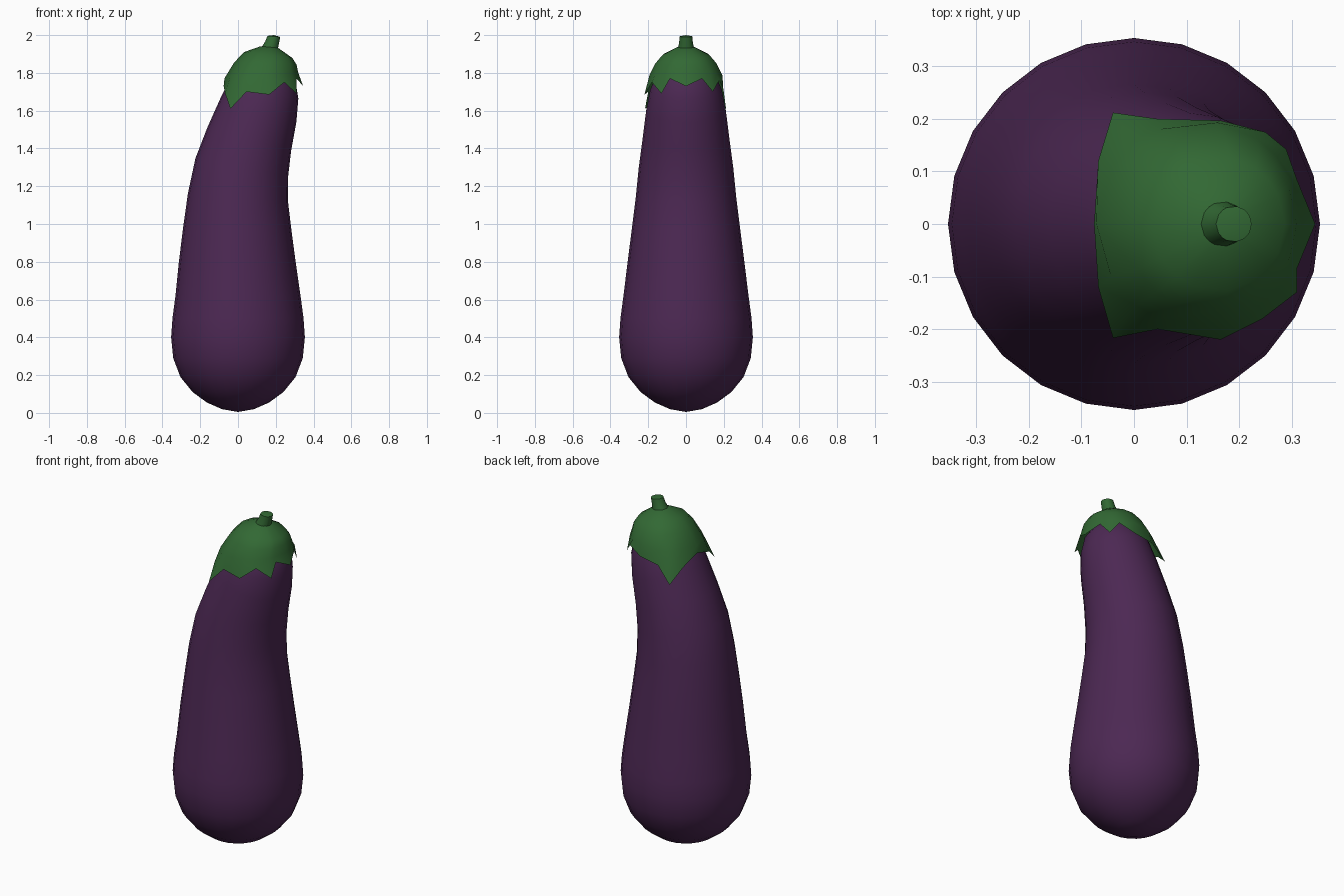
import bpy, bmesh
from math import sin, cos, radians, atan2, tau
from mathutils import Vector

if "Cube" in bpy.data.objects:
    bpy.data.objects.remove(bpy.data.objects["Cube"])


def material(name, rgb):
    m = bpy.data.materials.new(name)
    m.diffuse_color = (*rgb, 1)
    m.use_nodes = True
    m.node_tree.nodes["Principled BSDF"].inputs["Base Color"].default_value = m.diffuse_color
    return m


purple = material("aubergine purple", (0.072, 0.021, 0.086))
green = material("leaf green", (0.032, 0.140, 0.034))


def ring(cx, cz, r, tilt, angles):
    """Circle leaning towards +x by tilt degrees."""
    t = radians(tilt)
    return [Vector((cx + r * cos(a) * cos(t), r * sin(a), cz - r * cos(a) * sin(t)))
            for a in angles]


def loft(name, rings, mat, start=None, end=None, sharp=40):
    """Skin a list of point rings, closing the ends to a point if given."""
    bm = bmesh.new()
    loops = [[bm.verts.new(p) for p in r] for r in rings]
    n = len(loops[0])
    for lo, hi in zip(loops, loops[1:]):
        for i in range(n):
            j = (i + 1) % n
            bm.faces.new((lo[i], lo[j], hi[j], hi[i]))
    for tip, loop, flip in ((start, loops[0], True), (end, loops[-1], False)):
        if tip is None:
            continue
        c = bm.verts.new(tip)
        for i in range(n):
            a, b = loop[i], loop[(i + 1) % n]
            bm.faces.new((b, a, c) if flip else (a, b, c))
    me = bpy.data.meshes.new(name)
    bm.to_mesh(me)
    bm.free()
    me.materials.append(mat)
    ob = bpy.data.objects.new(name, me)
    bpy.context.collection.objects.link(ob)
    bpy.ops.object.select_all(action='DESELECT')
    ob.select_set(True)
    bpy.context.view_layer.objects.active = ob
    bpy.ops.object.shade_smooth_by_angle(angle=radians(sharp))
    return ob


# Fruit body: centre x, centre z, radius, lean
stations = [
    (0, .02, .085, 0), (0, .055, .165, 0), (0, .11, .24, 0), (0, .19, .305, 0),
    (0, .29, .343, 0), (0, .40, .354, 0), (0, .50, .347, 0), (0, .62, .331, 0),
    (-.004, .80, .309, 0), (-.004, .98, .286, 1), (0, 1.14, .266, 5),
    (.02, 1.30, .25, 11), (.06, 1.45, .23, 16), (.107, 1.60, .211, 17),
    (.135, 1.71, .19, 14), (.15, 1.79, .155, 10), (.16, 1.85, .09, 8)]
around = [tau * i / 24 for i in range(24)]
loft("fruit_body", [ring(*s, around) for s in stations], purple,
     start=(0, 0, 0.005), end=(.165, 0, 1.87))

# Calyx rim: alternating sepal tips and notches, counter-clockwise from +x
rim = [Vector(p) for p in (
    (.345, 0, 1.73), (.31, .085, 1.77), (.29, .142, 1.70), (.25, .175, 1.76),
    (.165, .197, 1.72), (.045, .2, 1.70), (-.04, .212, 1.61), (-.068, .12, 1.69),
    (-.076, 0, 1.73), (-.068, -.12, 1.69), (-.04, -.217, 1.61), (.045, -.2, 1.70),
    (.165, -.22, 1.685), (.245, -.18, 1.75), (.31, -.13, 1.69), (.31, -.085, 1.77))]
angles = [atan2(p.y, p.x - .13) for p in rim]

# Calyx cap
cap = [rim, ring(.124, 1.785, .196, -4, angles), ring(.145, 1.85, .165, 2, angles),
       ring(.16, 1.895, .128, 7, angles), ring(.165, 1.935, .05, 5, angles)]
loft("calyx", cap, green, end=(.17, 0, 1.945))

# Stem stub
stem = [ring(.165, 1.925, .045, 5, angles), ring(.18, 1.96, .037, 8, angles),
        ring(.19, 1.993, .034, 5, angles)]
loft("stem", stem, green, end=(.19, 0, 2.0))
